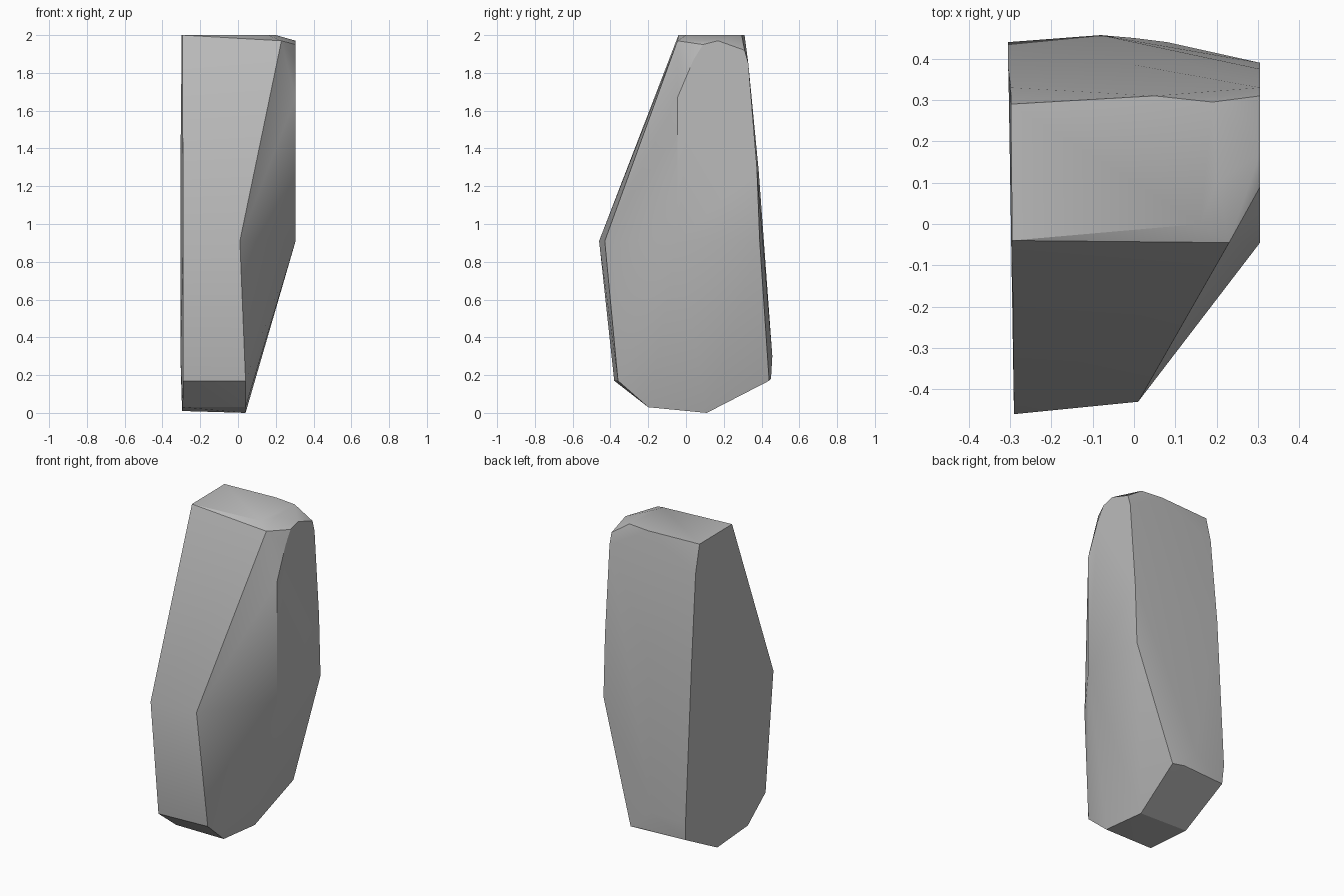
import bpy
import bmesh
import math

cube = bpy.data.objects.get("Cube")
if cube:
    bpy.data.objects.remove(cube, do_unlink=True)

# Grey stone
stone = bpy.data.materials.new("grey_stone")
stone.use_nodes = True
grey = (0.5, 0.5, 0.5, 1)
stone.diffuse_color = grey
stone.node_tree.nodes["Principled BSDF"].inputs["Base Color"].default_value = grey

# Outlines of the boulder as (y, z) pairs, or with x where the outline leans
left_side = [(-0.04, 2), (-0.46, 0.91), (-0.38, 0.17), (-0.2, 0.03), (0.11, 0.01),
             (0.43, 0.18), (0.29, 2), (0.33, 1.83)]
left_back = [(0.38, 1.28), (0.44, 0.3)]
right_side = [(-0.045, 0.91), (-0.045, 1.67), (0.04, 1.87), (0.09, 1.95),
              (0.17, 1.97), (0.31, 1.92), (0.33, 1.85), (0.375, 1.3), (0.39, 0.91)]
front_chamfer = [(0.23, -0.045, 1.97), (0.01, -0.43, 0.91), (0.04, -0.36, 0.17)]
base_edge = [(0.04, -0.2, 0.03), (0.04, 0.11, 0), (0.08, 0.44, 0.17)]
top_edge = [(0.16, 0, 2), (0.2, 0.1, 2), (0.19, 0.295, 2), (0.05, 0.31, 2)]
back_bulge = [(0, 0.33, 1.85), (0, 0.385, 1.28), (-0.08, 0.457, 0.3), (0, 0.45, 0.18)]

points = [(-0.295 - 0.01 * y, y, z) for y, z in left_side]
points += [(-0.305, y, z) for y, z in left_back]
points += [(0.305, y, z) for y, z in right_side]
points += front_chamfer + base_edge + top_edge + back_bulge

# Faceted boulder wrapped around the outlines
bm = bmesh.new()
for p in points:
    bm.verts.new(p)
hull = bmesh.ops.convex_hull(bm, input=bm.verts)
loose = [v for v in bm.verts if not v.link_faces]
bmesh.ops.delete(bm, geom=loose, context='VERTS')
bmesh.ops.dissolve_limit(bm, angle_limit=math.radians(1), verts=bm.verts, edges=bm.edges)
bmesh.ops.recalc_face_normals(bm, faces=bm.faces)
mesh = bpy.data.meshes.new("boulder")
bm.to_mesh(mesh)
bm.free()
mesh.materials.append(stone)
boulder = bpy.data.objects.new("boulder", mesh)
bpy.context.collection.objects.link(boulder)

# Soft shading across shallow facets
bpy.context.view_layer.objects.active = boulder
boulder.select_set(True)
bpy.ops.object.shade_smooth_by_angle(angle=math.radians(30))
